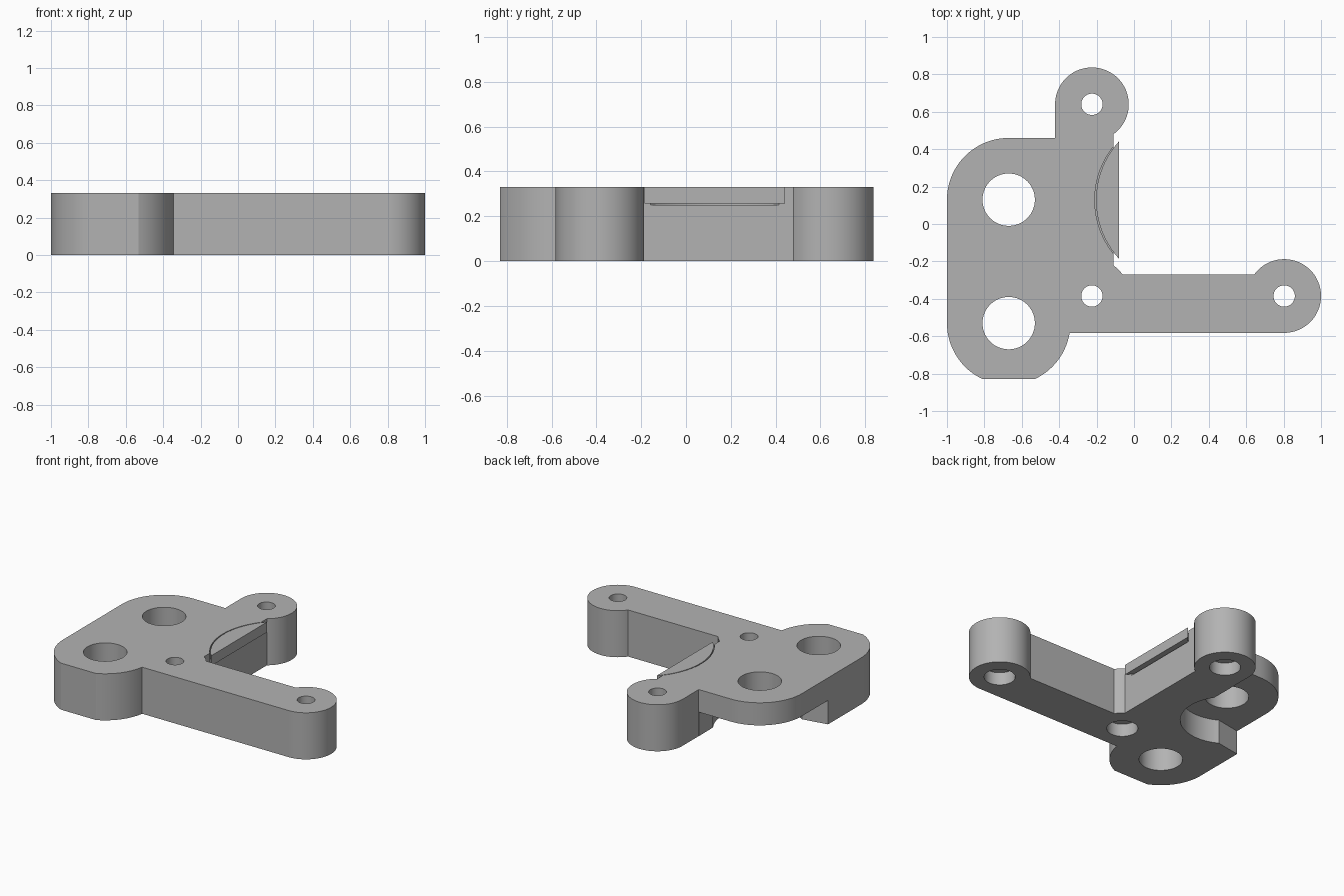
import bpy, bmesh
from math import cos, sin, radians

cube = bpy.data.objects.get("Cube")
if cube:
    bpy.data.objects.remove(cube, do_unlink=True)

HEIGHT = 0.33
UPPER_BORE, LOWER_BORE = (-0.67, 0.13), (-0.67, -0.53)
CORNER, LUG, ARM_END = (-0.225, -0.385), (-0.225, 0.64), (0.803, -0.385)

grey = bpy.data.materials.new("plain grey")
grey.use_nodes = True
grey.diffuse_color = (0.45, 0.45, 0.45, 1)
grey.node_tree.nodes["Principled BSDF"].inputs["Base Color"].default_value = grey.diffuse_color


def arc(center, radius, start, end):
    """Points along an arc, angles in degrees."""
    steps = max(2, int(abs(end - start) / 4))
    angles = [radians(start + (end - start) * i / steps) for i in range(steps + 1)]
    return [(center[0] + radius * cos(a), center[1] + radius * sin(a)) for a in angles]


def prism(name, outline, bottom, top):
    """Extrude a flat outline between two heights."""
    bm = bmesh.new()
    face = bm.faces.new([bm.verts.new((x, y, bottom)) for x, y in outline])
    grown = bmesh.ops.extrude_face_region(bm, geom=[face])["geom"]
    for v in grown:
        if isinstance(v, bmesh.types.BMVert):
            v.co.z = top
    bmesh.ops.recalc_face_normals(bm, faces=bm.faces)
    mesh = bpy.data.meshes.new(name)
    bm.to_mesh(mesh)
    bm.free()
    mesh.materials.append(grey)
    obj = bpy.data.objects.new(name, mesh)
    bpy.context.collection.objects.link(obj)
    return obj


def activate(obj):
    bpy.ops.object.select_all(action="DESELECT")
    obj.select_set(True)
    bpy.context.view_layer.objects.active = obj


def cut(target, outline, bottom, top):
    """Subtract a prism from the target, then discard the cutter."""
    cutter = prism("cutter", outline, bottom, top)
    cutter.hide_render = True
    mod = target.modifiers.new("cut", "BOOLEAN")
    mod.operation, mod.solver, mod.object = "DIFFERENCE", "EXACT", cutter
    activate(target)
    bpy.ops.object.modifier_apply(modifier=mod.name)
    bpy.data.objects.remove(cutter, do_unlink=True)


def circle(center, radius):
    return arc(center, radius, 0, 360)[:-1]


# Bracket body: rounded block, long arm and rear lug in one outline
outline = (
    arc(LOWER_BORE, 0.33, 180, 245.4)
    + arc(LOWER_BORE, 0.33, -65.4, -9)
    + arc(ARM_END, 0.197, -90, 144.3)
    + arc(CORNER, 0.2, 35, 55)
    + arc(LUG, 0.197, -54.3, 180)
    + [(-0.422, 0.46)]
    + arc(UPPER_BORE, 0.33, 90, 180)
)
body = prism("bracket_body", outline, 0, HEIGHT)

# Relief under the upper bore
relief = arc(UPPER_BORE, 0.3, 34.2, -120) + [(-1.1, -0.18), (-1.1, 0.55), (-0.424, 0.55)]
cut(body, relief, -0.1, 0.17)

# Through bores, and screw holes with counterbores from below
for center in (UPPER_BORE, LOWER_BORE):
    cut(body, circle(center, 0.14), -0.1, 0.5)
for center in (CORNER, LUG, ARM_END):
    cut(body, circle(center, 0.057), -0.1, 0.5)
    cut(body, circle(center, 0.1), -0.1, 0.09)

# Shallow round pocket in the inner edge
cut(body, arc((0.25, 0.128), 0.46, 135, 225), 0.25, 0.5)

# Disc segment resting in the pocket
segment = prism("disc_segment", arc((0.26, 0.128), 0.463, 137.3, 222.7), 0.258, HEIGHT)

for obj in (body, segment):
    activate(obj)
    bpy.ops.object.shade_smooth_by_angle(angle=radians(25))
